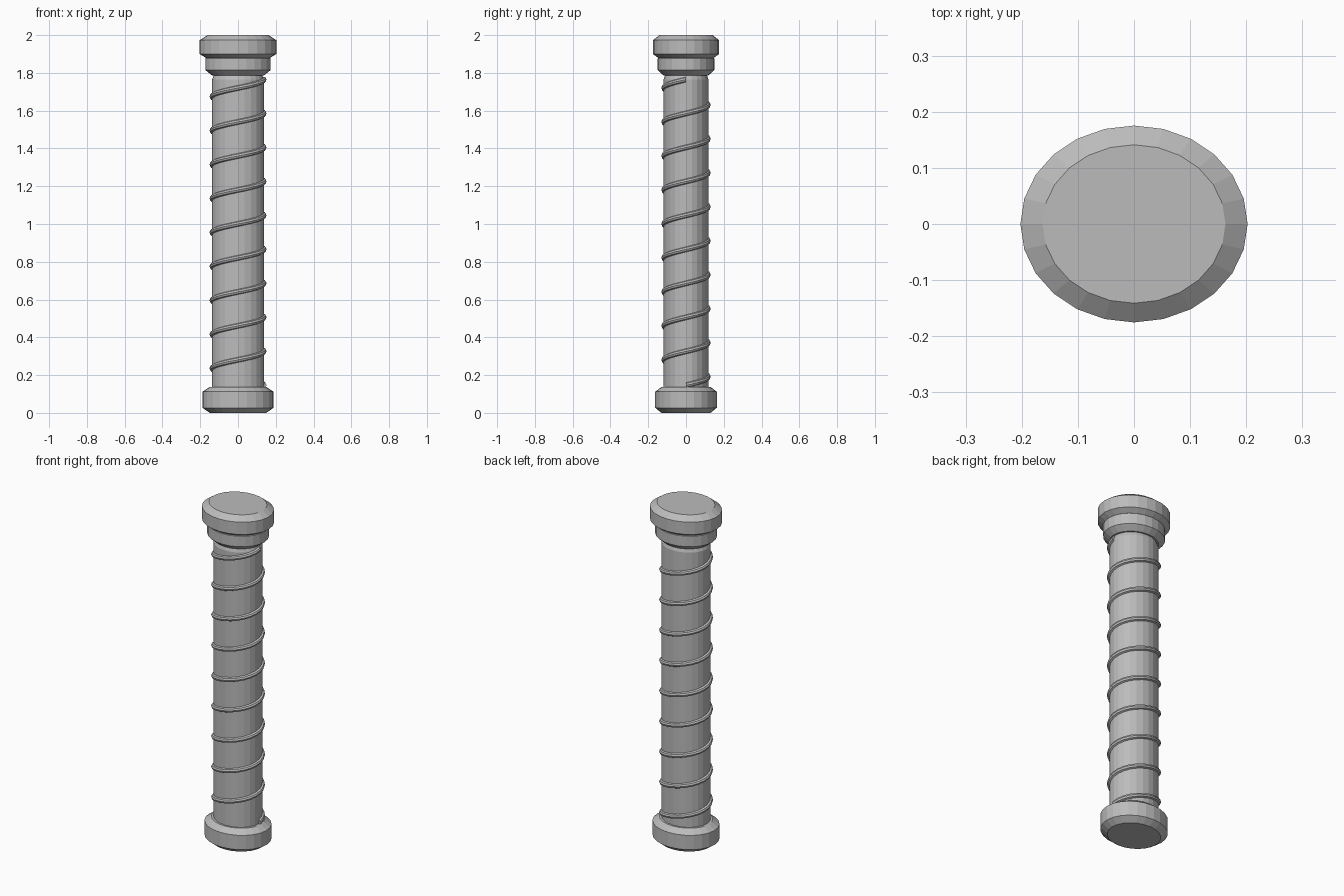
import bpy, bmesh, math

if "Cube" in bpy.data.objects:
    bpy.data.objects.remove(bpy.data.objects["Cube"])

SIDES = 24
SQUASH = 0.866  # oval section: depth / width

grey = bpy.data.materials.new("grey")
grey.diffuse_color = (0.5, 0.5, 0.5, 1)
grey.use_nodes = True
grey.node_tree.nodes["Principled BSDF"].inputs["Base Color"].default_value = grey.diffuse_color


def finish(name, bm):
    bmesh.ops.recalc_face_normals(bm, faces=bm.faces)
    me = bpy.data.meshes.new(name)
    bm.to_mesh(me)
    bm.free()
    me.materials.append(grey)
    ob = bpy.data.objects.new(name, me)
    bpy.context.collection.objects.link(ob)
    return ob


def skin(bm, rings):
    """Join rings of points into a closed tube with capped ends."""
    rows = [[bm.verts.new(p) for p in r] for r in rings]
    n = len(rows[0])
    for a, b in zip(rows, rows[1:]):
        for i in range(n):
            j = (i + 1) % n
            bm.faces.new((a[i], a[j], b[j], b[i]))
    bm.faces.new(rows[0][::-1])
    bm.faces.new(rows[-1])


def oval_turned(name, profile):
    """Oval solid from a profile of (half width, height)."""
    bm = bmesh.new()
    angles = [2 * math.pi * i / SIDES for i in range(SIDES)]
    skin(bm, [[(r * math.cos(a), r * SQUASH * math.sin(a), z) for a in angles]
              for r, z in profile])
    return finish(name, bm)


# Bevelled caps, collar and shaft
oval_turned("bottom_cap", [(0.15, 0), (0.188, 0.027), (0.188, 0.112), (0.15, 0.138)])
oval_turned("shaft", [(0.127, 0.09), (0.137, 0.11), (0.137, 1.765), (0.127, 1.79)])
oval_turned("collar", [(0.138, 1.787), (0.173, 1.815), (0.173, 1.877), (0.14, 1.90)])
oval_turned("top_cap", [(0.163, 1.875), (0.2025, 1.9), (0.2025, 1.973), (0.163, 2.0)])

# Spiral wrap, nine turns up the shaft
TURNS, STEPS, TUBE, TUBE_SIDES = 9, 24, 0.014, 8
Z0, Z1 = 0.146, 1.765
rings = []
for s in range(TURNS * STEPS + 1):
    a = 2 * math.pi * s / STEPS
    z = Z0 + (Z1 - Z0) * s / (TURNS * STEPS)
    ring = []
    for k in range(TUBE_SIDES):
        t = 2 * math.pi * k / TUBE_SIDES
        r = 0.137 + TUBE * math.cos(t)
        ring.append((r * math.cos(a), r * SQUASH * math.sin(a), z + TUBE * math.sin(t)))
    rings.append(ring)
bm = bmesh.new()
skin(bm, rings)
finish("spiral_wrap", bm)
